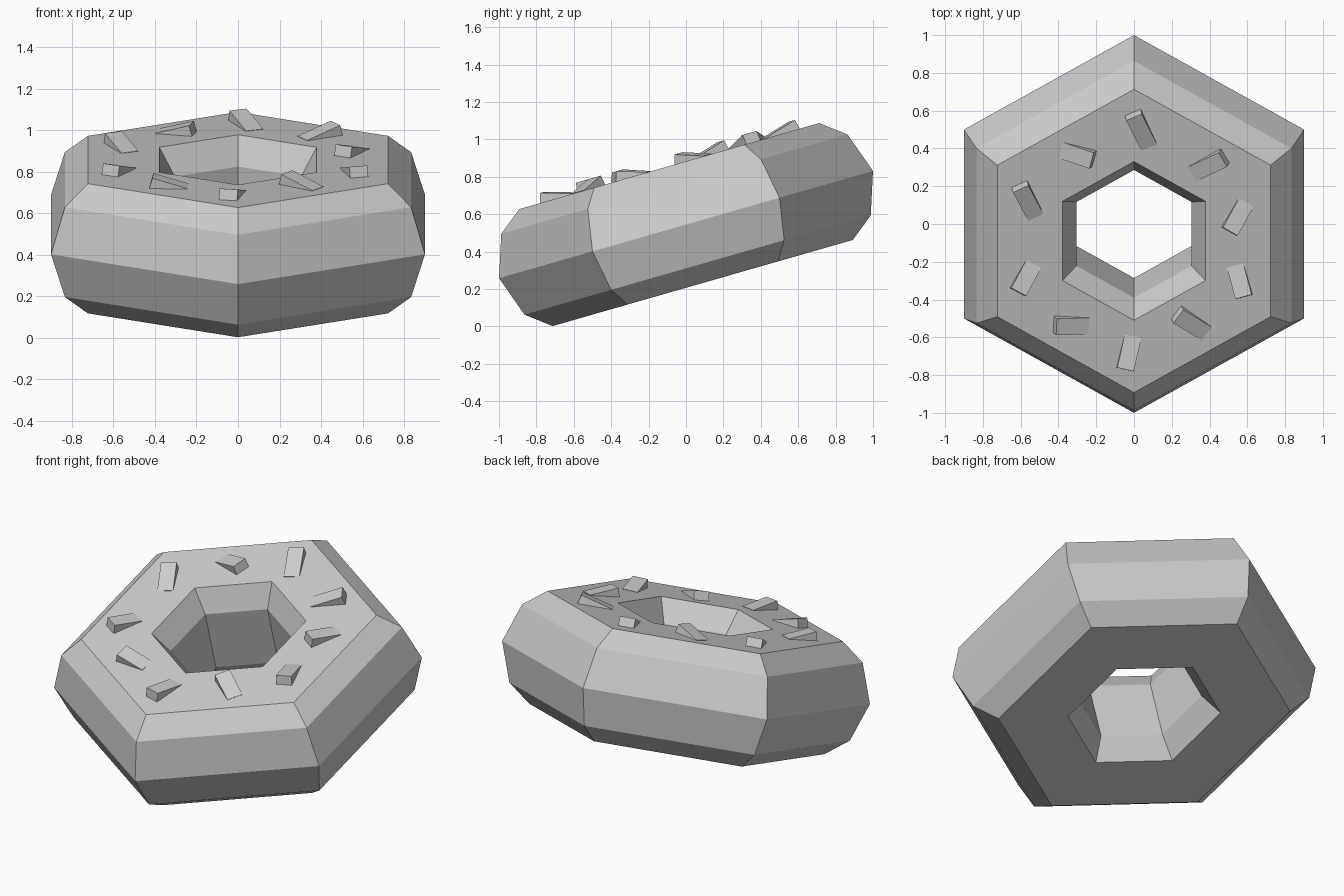
import bpy, bmesh, math
from mathutils import Matrix, Vector

if "Cube" in bpy.data.objects:
    bpy.data.objects.remove(bpy.data.objects["Cube"])

TILT = math.radians(16)
C, S = math.cos(TILT), math.sin(TILT)
TOP = 0.325                                   # half thickness of the ring
PLACE = Matrix.Translation((0, 0, 0.545)) @ Matrix.Rotation(TILT, 4, 'X')


def finish(name, bm):
    bmesh.ops.recalc_face_normals(bm, faces=bm.faces)
    mesh = bpy.data.meshes.new(name)
    bm.to_mesh(mesh)
    bm.free()
    obj = bpy.data.objects.new(name, mesh)
    obj.matrix_world = PLACE
    bpy.context.collection.objects.link(obj)
    return obj


# Hexagonal ring: (radius, height) cross-section swept round six corners
upper = [(0.963, 0.225), (0.835, TOP), (0.437, TOP), (0.352, 0.19)]
profile = [(1.04, 0)] + upper + [(r, -z) for r, z in reversed(upper)]
bm = bmesh.new()
rings = []
for k in range(6):
    a = math.radians(90 + 60 * k)
    rings.append([bm.verts.new((r * math.cos(a), r * math.sin(a), z)) for r, z in profile])
n = len(profile)
for k in range(6):
    p, q = rings[k], rings[(k + 1) % 6]
    for i in range(n):
        j = (i + 1) % n
        bm.faces.new((p[i], q[i], q[j], p[j]))
finish("ring", bm)


# Sprinkles: tilted boxes, low end flush with the top face, other end raised
def to_local(x, y, h):
    """Point at height h above the top face, from its place in plan view."""
    return Vector((x, (y + (TOP + h) * S) / C, TOP + h))


def sprinkle(name, low, high, width=0.09, thick=0.06, rise=0.052):
    a, b = to_local(*low, 0.002), to_local(*high, rise)
    along = (b - a).normalized()
    side = Vector((0, 0, 1)).cross(along).normalized()
    up = along.cross(side)
    rot = Matrix((along, side, up)).transposed().to_4x4()
    place = Matrix.Translation((a + b) / 2 - up * thick / 2) @ rot
    size = Matrix.Diagonal(((b - a).length, width, thick, 1))
    box = bmesh.new()
    bmesh.ops.create_cube(box, size=1, matrix=place @ size)
    finish(name, box)


ends = [
    ((0.08, 0.405), (0.0, 0.565)), ((-0.387, 0.39), (-0.225, 0.335)),
    ((0.31, 0.265), (0.47, 0.34)), ((-0.52, 0.035), (-0.60, 0.185)),
    ((0.595, 0.115), (0.51, -0.04)), ((-0.53, -0.21), (-0.61, -0.36)),
    ((0.535, -0.22), (0.58, -0.385)), ((-0.24, -0.54), (-0.41, -0.545)),
    ((0.385, -0.58), (0.235, -0.49)), ((-0.005, -0.595), (-0.045, -0.77)),
]
for i, (low, high) in enumerate(ends):
    sprinkle(f"sprinkle_{i + 1}", low, high)
